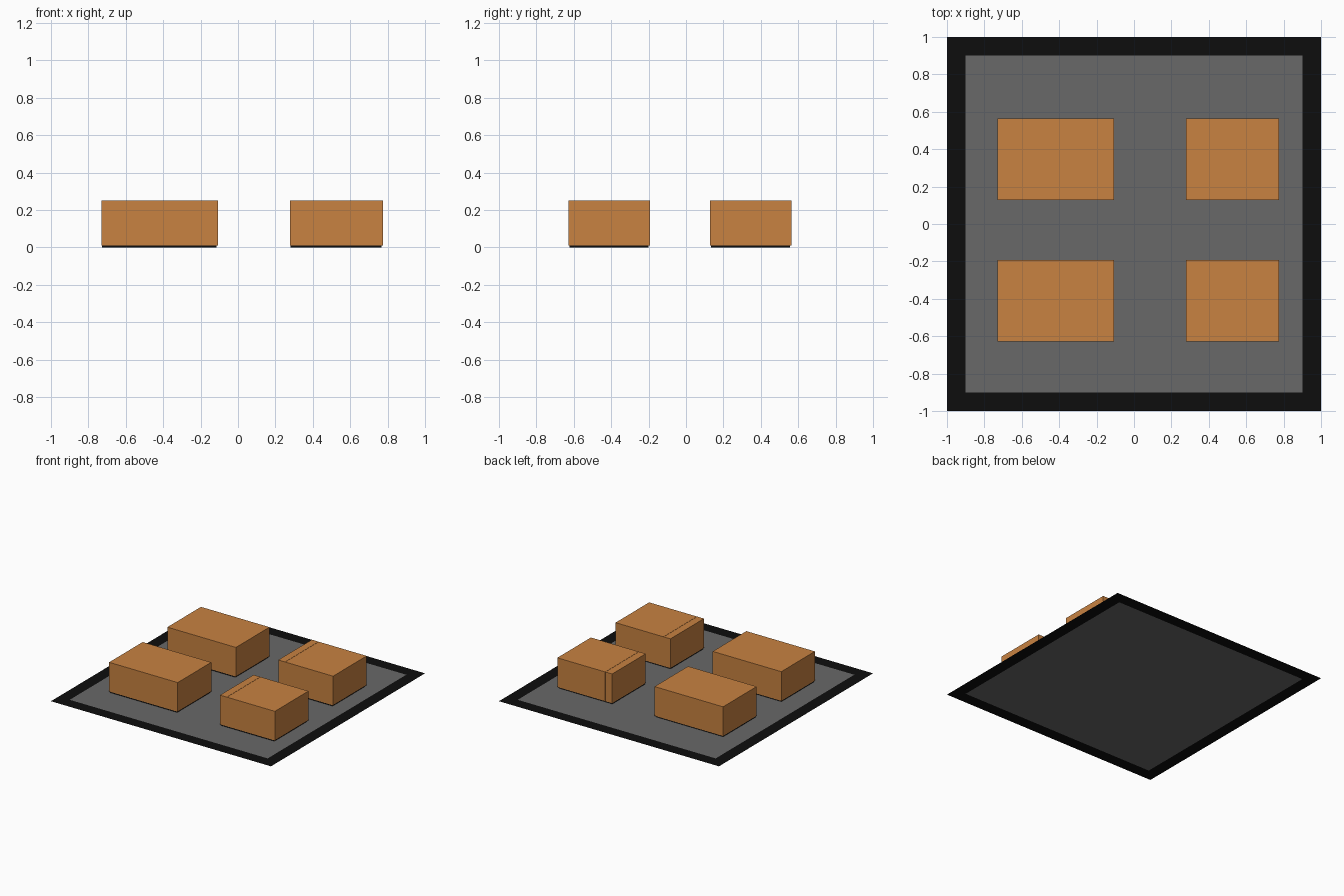
import bpy, bmesh

if "Cube" in bpy.data.objects:
    bpy.data.objects.remove(bpy.data.objects["Cube"])

def material(name, rgb):
    m = bpy.data.materials.new(name)
    m.diffuse_color = (*rgb, 1)
    m.use_nodes = True
    m.node_tree.nodes["Principled BSDF"].inputs["Base Color"].default_value = m.diffuse_color
    return m

ORANGE = material("orange_block", (0.578, 0.223, 0.053))
GREY = material("grey_floor", (0.138, 0.138, 0.138))
BLACK = material("black_trim", (0.004, 0.004, 0.004))

def finish(name, bm, mats):
    me = bpy.data.meshes.new(name)
    bm.to_mesh(me)
    bm.free()
    for m in mats:
        me.materials.append(m)
    ob = bpy.data.objects.new(name, me)
    bpy.context.collection.objects.link(ob)
    return ob

def add_box(bm, x0, x1, y0, y1, z0, z1):
    verts = bmesh.ops.create_cube(bm, size=1)["verts"]
    for v in verts:
        v.co.x = x1 if v.co.x > 0 else x0
        v.co.y = y1 if v.co.y > 0 else y0
        v.co.z = z1 if v.co.z > 0 else z0
    return verts

# Flat floor sheet: grey centre, black border
bm = bmesh.new()
cuts = (-1, -0.9, 0.9, 1)
grid = [[bm.verts.new((x, y, 0)) for x in cuts] for y in cuts]
for j in range(3):
    for i in range(3):
        f = bm.faces.new((grid[j][i], grid[j][i + 1], grid[j + 1][i + 1], grid[j + 1][i]))
        f.material_index = 0 if i == j == 1 else 1
finish("floor", bm, (GREY, BLACK))

PITCH = 0.0623
ROWS = 7

def block(name, x0, y0, columns, split):
    # Side-by-side upright columns; the first one stands slightly apart when split
    bm = bmesh.new()
    for i in range(columns):
        for j in range(ROWS):
            gap = 0.001 if split else 0
            left = x0 + i * PITCH + (gap if i == 1 else 0)
            right = x0 + (i + 1) * PITCH - (gap if i == 0 else 0)
            add_box(bm, left, right, y0 + j * PITCH, y0 + (j + 1) * PITCH, 0.01, 0.25)
    finish(name + "_columns", bm, (ORANGE,))

    # Thin black base plate, open underneath where it meets the floor
    bm = bmesh.new()
    add_box(bm, x0 + 0.004, x0 + columns * PITCH - 0.008,
            y0 + 0.006, y0 + ROWS * PITCH - 0.008, 0, 0.0095)
    bm.normal_update()
    bmesh.ops.delete(bm, geom=[f for f in bm.faces if f.normal.z < -0.5], context="FACES")
    finish(name + "_base", bm, (BLACK,))

for side, x0, columns, split in (("left", -0.731, 10, False), ("right", 0.277, 8, True)):
    for depth, y0 in (("front", -0.629), ("back", 0.127)):
        block(f"{depth}_{side}_block", x0, y0, columns, split)
